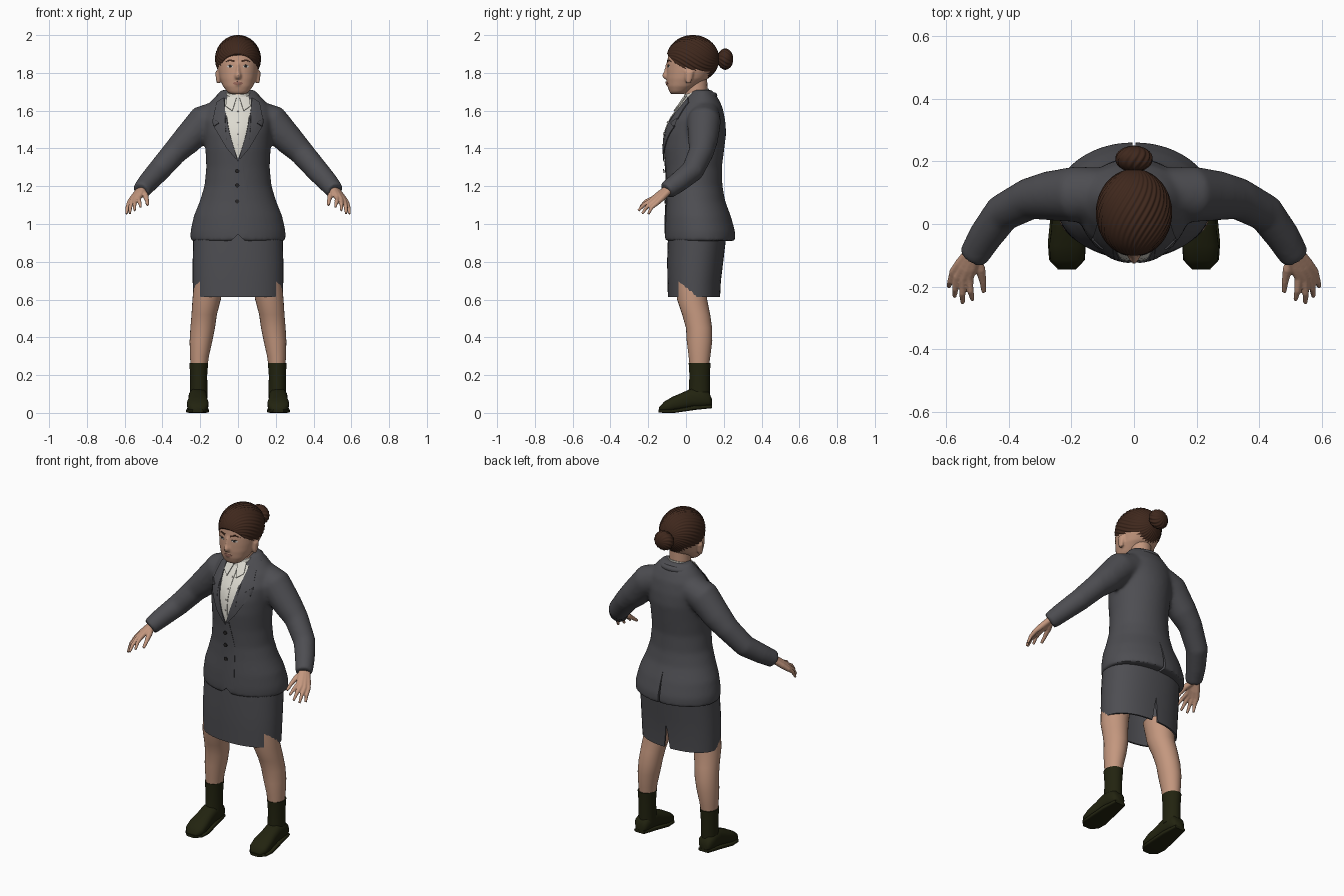
import bpy, bmesh
from math import sin, cos, pi
from mathutils import Vector
from mathutils.bvhtree import BVHTree

if "Cube" in bpy.data.objects:
    bpy.data.objects.remove(bpy.data.objects["Cube"], do_unlink=True)


def material(name, *rgb):
    m = bpy.data.materials.new(name)
    m.use_nodes = True
    m.diffuse_color = (*rgb, 1)
    m.node_tree.nodes["Principled BSDF"].inputs["Base Color"].default_value = (*rgb, 1)
    return m


GREY = material("charcoal wool", .075, .075, .084)
SKIN = material("skin", .55, .31, .21)
HAIR = material("brown hair", .05, .021, .012)
SHIRT = material("white shirt", .72, .70, .63)
SHOE = material("dark olive leather", .016, .017, .005)
LIP = material("lips", .36, .16, .12)
EYE = material("eye white", .6, .56, .52)
DARK = material("dark button", .02, .018, .018)


def skin_rings(bm, rings, caps=True):
    """Bridge equal rings of points into a shell."""
    rows = [[bm.verts.new(p) for p in r] for r in rings]
    n = len(rows[0])
    for a, b in zip(rows, rows[1:]):
        for i in range(n):
            bm.faces.new((a[i], a[(i + 1) % n], b[(i + 1) % n], b[i]))
    if caps:
        bm.faces.new(rows[0])
        bm.faces.new(rows[-1])


def loft(bm, rings, axis="z", cx=0, side=1, power=2, caps=True, n=40):
    """Rings are (position, half width, low, high[, centre x])."""
    out = []
    for pos, half, lo, hi, *c in rings:
        x0 = c[0] if c else cx
        ring = []
        for i in range(n):
            a = 2 * pi * i / n
            u, v = [abs(t) ** (2 / power) * (1 if t > 0 else -1) for t in (cos(a), sin(a))]
            x, w = side * (x0 + half * u), (lo + hi) / 2 + v * (hi - lo) / 2
            ring.append((x, w, pos) if axis == "z" else (x, pos, w))
        out.append(ring)
    skin_rings(bm, out, caps)


def tube(bm, path, side=1, n=20):
    """Path points are (x, y, z, radius)."""
    pts = [Vector((side * p[0], p[1], p[2])) for p in path]
    rings = []
    for i, p in enumerate(pts):
        t = (pts[min(i + 1, len(pts) - 1)] - pts[max(i - 1, 0)]).normalized()
        u = t.cross(Vector((0, 1, .2))).normalized()
        v = t.cross(u)
        rings.append([p + path[i][3] * (u * cos(2 * pi * k / n) + v * sin(2 * pi * k / n))
                      for k in range(n)])
    skin_rings(bm, rings)


def make(name, bm, mat, voxel=0, smooth=0, thick=0, cutters=(), angle=.7):
    bmesh.ops.recalc_face_normals(bm, faces=bm.faces)
    me = bpy.data.meshes.new(name)
    bm.to_mesh(me)
    bm.free()
    me.materials.append(mat)
    o = bpy.data.objects.new(name, me)
    bpy.context.collection.objects.link(o)
    if voxel:
        m = o.modifiers.new("blend", "REMESH")
        m.mode, m.voxel_size = "VOXEL", voxel
    if smooth:
        m = o.modifiers.new("soften", "SMOOTH")
        m.iterations, m.factor = smooth, .5
    if thick:
        m = o.modifiers.new("thickness", "SOLIDIFY")
        m.thickness = thick
    for c in cutters:
        m = o.modifiers.new("cut", "BOOLEAN")
        m.operation, m.object = "DIFFERENCE", c
    bpy.ops.object.select_all(action="DESELECT")
    o.select_set(True)
    bpy.context.view_layer.objects.active = o
    bpy.ops.object.convert(target="MESH")
    bpy.ops.object.shade_smooth_by_angle(angle=angle)
    return o


def wedge(name, half, z0, z1, y0, y1):
    """Hidden cutter: a triangular prism pointing up."""
    bm = bmesh.new()
    skin_rings(bm, [[(-half, y, z0), (half, y, z0), (0, y, z1)] for y in (y0, y1)])
    o = make(name, bm, GREY)
    o.hide_render = True
    o.hide_set(True)
    return o


def surface(o):
    return BVHTree.FromObject(o, bpy.context.evaluated_depsgraph_get())


def plate(name, outline, mat, tree, lift=.004, side=1, cuts=5):
    """Thin panel with an (x, z) outline, draped over the front of a surface."""
    bm = bmesh.new()
    bm.faces.new([bm.verts.new((side * x, 0, z)) for x, z in outline])
    bmesh.ops.triangulate(bm, faces=bm.faces)
    bmesh.ops.subdivide_edges(bm, edges=bm.edges, cuts=cuts, use_grid_fill=True)
    for v in bm.verts:
        hit = tree.ray_cast(Vector((v.co.x, -1, v.co.z)), Vector((0, 1, 0)))[0]
        hit = hit or tree.find_nearest(v.co)[0]
        v.co.y = hit.y - lift
    bmesh.ops.recalc_face_normals(bm, faces=bm.faces)
    if sum(f.normal.y for f in bm.faces) > 0:
        bmesh.ops.reverse_faces(bm, faces=bm.faces)
    return make(name, bm, mat, thick=.005)


def oval(x, z, rx, rz, n=14):
    return [(x + rx * cos(2 * pi * i / n), z + rz * sin(2 * pi * i / n)) for i in range(n)]


def strands(name, centre, radii, ridges, depth, twist, planes=()):
    """Ellipsoid with combed ridges that run from front to back."""
    bm = bmesh.new()
    n, m, rings = ridges * 6, 28, []
    for j in range(m):
        t = pi * (.02 + .96 * j / (m - 1))
        ring = []
        for i in range(n):
            a = 2 * pi * i / n + twist * cos(t)
            r = sin(t) * (1 - depth * (.5 + .5 * cos(2 * pi * i * ridges / n)))
            ring.append((centre[0] + radii[0] * r * cos(a), centre[1] - radii[1] * cos(t),
                         centre[2] + radii[2] * r * sin(a)))
        rings.append(ring)
    skin_rings(bm, rings)
    for co, no in planes:
        bmesh.ops.bisect_plane(bm, geom=bm.verts[:] + bm.edges[:] + bm.faces[:],
                               plane_co=co, plane_no=no, clear_inner=True)
        bmesh.ops.holes_fill(bm, edges=bm.edges[:])
    return make(name, bm, HAIR, angle=.9)


# Jacket: torso and sleeves blended into one shell, with a back vent and front hem notch
bm = bmesh.new()
loft(bm, [(.91, .252, -.111, .262), (.96, .252, -.113, .26), (1.04, .235, -.111, .238),
          (1.12, .203, -.106, .208), (1.2, .178, -.104, .193), (1.3, .168, -.109, .19),
          (1.4, .173, -.118, .203), (1.48, .178, -.113, .213), (1.55, .185, -.088, .208),
          (1.62, .168, -.035, .193), (1.67, .125, 0, .168), (1.71, .088, .03, .138)])
for s in (1, -1):
    tube(bm, [(.1, .1, 1.575, .08), (.18, .095, 1.543, .09), (.272, .09, 1.442, .079),
              (.335, .08, 1.38, .067), (.42, .035, 1.282, .061), (.475, -.04, 1.222, .055),
              (.514, -.105, 1.175, .048)], s)
jacket = make("jacket", bm, GREY, voxel=.011, smooth=8, cutters=[
    wedge("vent_cutter", .008, .88, 1.1, .2, .4),
    wedge("hem_cutter", .06, .89, .945, -.3, -.085)])
chest = surface(jacket)

# Shirt front, lapels and shirt collar
plate("shirt_front", [(0, 1.345), (.04, 1.45), (.068, 1.56), (.07, 1.66),
                      (-.07, 1.66), (-.068, 1.56), (-.04, 1.45)], SHIRT, chest, .003)
for s, word in ((1, "left"), (-1, "right")):
    plate(word + "_lapel", [(0, 1.33), (.06, 1.40), (.128, 1.515), (.098, 1.535), (.132, 1.56),
                            (.115, 1.645), (.075, 1.67), (.068, 1.6), (.045, 1.48)],
          GREY, chest, .009, s)
    plate(word + "_collar_flap", [(.008, 1.67), (.03, 1.6), (.066, 1.625), (.058, 1.68)],
          SHIRT, chest, .018, s)
plate("shirt_placket", [(-.012, 1.39), (.012, 1.39), (.012, 1.65), (-.012, 1.65)], SHIRT, chest, .007)
plate("front_overlap", [(-.014, .95), (.05, .95), (.05, 1.2), (.02, 1.345), (-.014, 1.34)],
      GREY, chest, .003)
for i, z in enumerate((1.28, 1.205, 1.12)):
    plate(f"jacket_button_{i}", oval(-.004, z, .011, .011), DARK, chest, .008, cuts=1)
for i in range(4):
    plate(f"shirt_button_{i}", oval(0, 1.42 + i * .06, .005, .005), EYE, chest, .01, cuts=1)
bm = bmesh.new()
loft(bm, [(1.62, .078, -.028, .13), (1.70, .067, -.01, .12)])
for v in bm.verts:
    v.co.z += (v.co.y - .05) * .25
make("shirt_collar", bm, SHIRT)

# Jacket collar rolling round the nape
bm = bmesh.new()
tube(bm, [(.098 * cos(a), .06 + .088 * sin(a), 1.668 + .012 * sin(a), .018)
          for a in [pi * (i / 14) for i in range(15)]], n=12)
make("jacket_collar", bm, GREY)

# Skirt, open underneath, with a back slit
bm = bmesh.new()
loft(bm, [(.613, .237, -.096, .181), (.7, .24, -.098, .185), (.8, .24, -.1, .197),
          (.95, .236, -.095, .215)], caps=False, power=2.2)
make("skirt", bm, GREY, thick=.01,
     cutters=[wedge("slit_cutter", .022, .59, .76, .1, .3)])

# Legs, socks, shoes and hands
fingers = [((.525, -.172, 1.137), (.515, -.243, 1.09)), ((.545, -.178, 1.127), (.547, -.253, 1.07)),
           ((.563, -.17, 1.118), (.573, -.232, 1.054)), ((.576, -.152, 1.113), (.591, -.2, 1.052))]
for s, word in ((1, "left"), (-1, "right")):
    bm = bmesh.new()
    loft(bm, [(.72, .08, -.06, .11, .15), (.6, .075, -.047, .112, .166),
              (.52, .067, -.02, .128, .179), (.45, .065, 0, .138, .187),
              (.38, .06, .004, .139, .196), (.3, .05, .014, .129, .204),
              (.22, .042, .022, .118, .207)], side=s, n=28)
    make(word + "_leg", bm, SKIN)
    bm = bmesh.new()
    loft(bm, [(.265, .05, .014, .13), (.2, .045, .018, .126), (.08, .046, .014, .126)],
         side=s, cx=.208, n=28)
    make(word + "_sock", bm, SHOE)
    bm = bmesh.new()
    loft(bm, [(.137, .028, .035, .075), (.12, .043, .03, .112), (.08, .048, .028, .128),
              (.03, .049, .024, .13), (-.02, .051, .014, .107), (-.07, .058, .006, .086),
              (-.115, .054, .003, .06), (-.142, .028, .003, .03)],
         axis="y", side=s, cx=.213, power=2.5, n=28)
    make(word + "_shoe", bm, SHOE, angle=1)
    bm = bmesh.new()
    loft(bm, [(.138, .035, .025, .042), (.05, .05, .016, .04), (-.06, .061, 0, .02),
              (-.115, .057, 0, .018), (-.146, .028, .002, .018)],
         axis="y", side=s, cx=.214, power=5, n=28)
    make(word + "_sole", bm, SHOE)
    bm = bmesh.new()
    wrist, middle = Vector((.512, -.095, 1.183)), Vector((.552, -.168, 1.124))
    for knuckle, tip in fingers:
        k, t = Vector(knuckle), Vector(tip)
        a = wrist + (k - middle) * .45
        joint = k.lerp(t, .5) + Vector((.002, -.006, .005))
        tube(bm, [(*a, .018), (*a.lerp(k, .6), .017), (*k, .0135), (*joint, .0105), (*t, .007)], s, 12)
    tube(bm, [(.507, -.105, 1.172, .018), (.49, -.145, 1.152, .016), (.482, -.185, 1.125, .011),
              (.479, -.217, 1.1, .008)], s, 12)
    make(word + "_hand", bm, SKIN, voxel=.004, smooth=3)

# Head with nose and ears, and neck
bm = bmesh.new()
loft(bm, [(1.687, .038, -.078, -.01), (1.70, .058, -.088, .01), (1.73, .08, -.098, .06),
          (1.77, .097, -.102, .115), (1.81, .106, -.102, .15), (1.85, .11, -.1, .16),
          (1.9, .106, -.094, .155), (1.95, .08, -.055, .12), (1.98, .04, 0, .07)], power=2.2)
loft(bm, [(1.85, .012, -.107, -.04), (1.81, .015, -.116, -.04), (1.785, .022, -.128, -.04),
          (1.768, .02, -.116, -.04)])
for s in (1, -1):
    loft(bm, [(1.745, .008, .0, .025), (1.77, .013, -.005, .035), (1.81, .015, -.005, .042)],
         cx=.105, side=s, n=16)
loft(bm, [(1.737, .024, -.106, -.04), (1.752, .024, -.108, -.04)], n=24)
head = make("head", bm, SKIN, voxel=.006, smooth=4)
bm = bmesh.new()
loft(bm, [(1.6, .062, -.008, .115), (1.78, .058, 0, .112)])
make("neck", bm, SKIN)

# Face details
face = surface(head)
plate("lips", oval(0, 1.745, .027, .009), LIP, face, .002, cuts=3)
for s, word in ((1, "left"), (-1, "right")):
    plate(word + "_eye", oval(.042, 1.834, .017, .006), EYE, face, .001, s, 2)
    plate(word + "_iris", oval(.042, 1.834, .0065, .006), DARK, face, .002, s, 1)
    plate(word + "_eyelid", [(.022, 1.838), (.042, 1.844), (.062, 1.838), (.042, 1.84)],
          DARK, face, .003, s, 2)
    plate(word + "_eyebrow", [(.018, 1.856), (.045, 1.864), (.07, 1.857), (.047, 1.872),
                              (.018, 1.867)], HAIR, face, .003, s, 2)

# Hair cap cut along the hairline, and the bun
strands("hair", (0, .036, 1.874), (.122, .14, .127), 34, .035, .7,
        [((0, -.1, 1.9), (0, .115, .1)), ((0, 0, 1.757), (0, 0, 1))])
strands("hair_bun", (0, .208, 1.873), (.06, .042, .057), 14, .08, .5)
